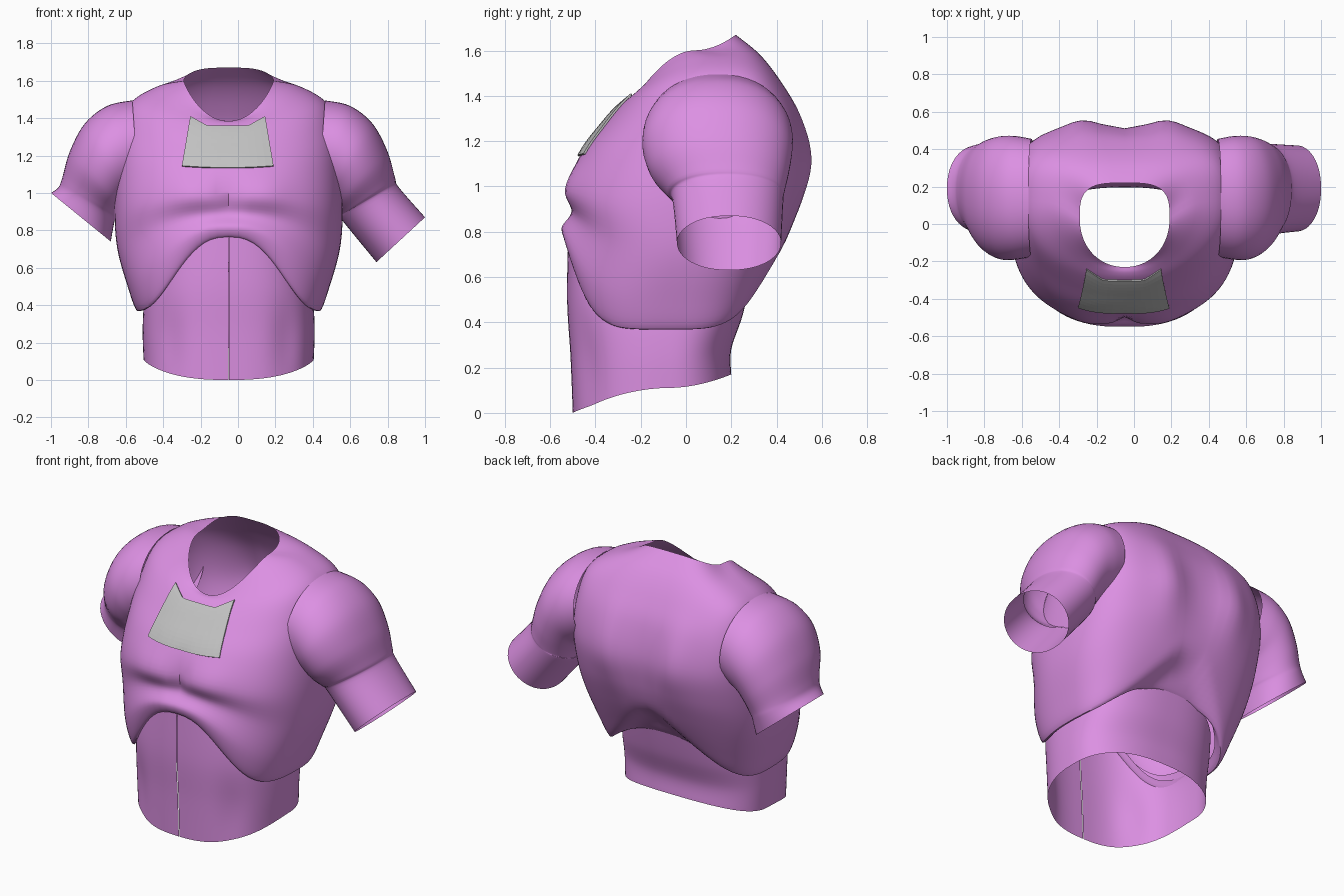
import bpy, math
from mathutils import Vector
from mathutils.bvhtree import BVHTree

if "Cube" in bpy.data.objects:
    bpy.data.objects.remove(bpy.data.objects["Cube"])

CX = -0.05  # body centre line


def material(name, rgb):
    m = bpy.data.materials.new(name)
    m.diffuse_color = (*rgb, 1)
    m.use_nodes = True
    m.node_tree.nodes["Principled BSDF"].inputs["Base Color"].default_value = m.diffuse_color
    return m


PURPLE = material("orchid_purple", (0.72, 0.28, 0.77))
GREY = material("light_grey", (0.54, 0.54, 0.54))


def make(name, verts, faces, mat):
    me = bpy.data.meshes.new(name)
    me.from_pydata(verts, [], faces)
    me.materials.append(mat)
    ob = bpy.data.objects.new(name, me)
    bpy.context.collection.objects.link(ob)
    return ob


def spline(rows, steps=6):
    """Smoothly interpolate rows of ring parameters."""
    out = []
    for i in range(len(rows) - 1):
        a, b, c, d = (rows[min(max(k, 0), len(rows) - 1)] for k in (i - 1, i, i + 1, i + 2))
        for s in range(steps):
            t = s / steps
            out.append([0.5 * (2 * q + (r - p) * t + (2 * p - 5 * q + 4 * r - w) * t * t
                               + (3 * q - p - 3 * r + w) * t ** 3)
                        for p, q, r, w in zip(a, b, c, d)])
    return out + [list(rows[-1])]


def loft(name, rings, mat, closed=True):
    n = len(rings[0])
    verts = [v for r in rings for v in r]
    faces = [(i * n + j, i * n + (j + 1) % n, (i + 1) * n + (j + 1) % n, (i + 1) * n + j)
             for i in range(len(rings) - 1) for j in range(n if closed else n - 1)]
    return make(name, verts, faces, mat)


def body_ring(row, n=96, gap=0.0, shape=None):
    """Tilted oval ring from front, side and back points."""
    fy, fz, w, sy, sz, by, bz, qf, qb, ef, eb = row
    pts = []
    for j in range(n):
        a = gap + (2 * math.pi - 2 * gap) * j / (n - 1 if gap else n)
        s, c = math.sin(a), math.cos(a)
        ey, ez, q, e = (fy, fz, qf, ef) if c > 0 else (by, bz, qb, eb)
        x = w * math.copysign(abs(s) ** e, s)
        y = sy + (ey - sy) * abs(c) ** e
        z = sz + (ez - sz) * abs(c) ** q
        if shape:
            y = shape(x, y, z, c)
        pts.append((x + CX, y, z))
    return pts


def bump(v, centre, width):
    return math.exp(-((v - centre) / width) ** 2)


def step(v):
    v = min(max(v, 0), 1)
    return v * v * (3 - 2 * v)


def chest_shape(x, y, z, c):
    ax = abs(x)
    if c > 0:   # breastbone groove and full chest muscles
        y += 0.03 * bump(x, 0, 0.035) * bump(z, 0.97, 0.1)
        y -= 0.02 * bump(ax, 0.2, 0.12) * bump(z, 1.0, 0.1)
    else:       # spine groove, shoulder blades, hollow of the lower back
        k = step(-c * 2)
        y -= 0.02 * k * bump(x, 0, 0.1) * bump(z, 1.15, 0.3)
        y += 0.03 * k * bump(ax, 0.23, 0.1) * bump(z, 1.15, 0.22)
        y -= 0.05 * k * step((0.92 - 1.2 * math.hypot(x, 0.06) - z) / 0.16)
    return y


# chest and back shell: front y,z / half width, side y,z / back y,z /
# edge sharpness front, back / roundness front, back
chest_rows = [
    (-0.48, 0.80, 0.45, -0.06, 0.42, 0.30, 0.63, 4.5, 2.8, 0.8, 0.75),
    (-0.525, 0.765, 0.49, -0.05, 0.37, 0.33, 0.58, 4.5, 2.8, 0.8, 0.75),
    (-0.55, 0.82, 0.54, -0.04, 0.50, 0.40, 0.68, 3.5, 2.5, 0.8, 0.75),
    (-0.505, 0.89, 0.595, 0.00, 0.70, 0.46, 0.80, 2.5, 2, 0.8, 0.72),
    (-0.525, 0.99, 0.61, 0.03, 0.90, 0.51, 0.95, 2, 2, 0.8, 0.66),
    (-0.46, 1.15, 0.60, 0.06, 1.12, 0.53, 1.12, 2, 2, 0.82, 0.58),
    (-0.37, 1.27, 0.58, 0.09, 1.31, 0.49, 1.32, 2, 2, 0.87, 0.55),
    (-0.30, 1.35, 0.53, 0.12, 1.475, 0.42, 1.46, 2, 2, 0.93, 0.58),
    (-0.26, 1.38, 0.38, 0.11, 1.57, 0.33, 1.58, 1.8, 1.6, 0.95, 0.6),
    (-0.23, 1.385, 0.24, 0.03, 1.60, 0.22, 1.67, 1.7, 1.2, 0.95, 0.6),
]
chest = loft("chest_and_back", [body_ring(r, shape=chest_shape) for r in spline(chest_rows)], PURPLE)


def belly_shape(x, y, z, c):
    # shallow hollows beside the flat stomach
    return y + (0.02 * bump(abs(x), 0.31, 0.07) * bump(z, 0.2, 0.2) if c > 0 else 0)


# abdomen with a narrow front seam
belly_rows = [
    (-0.50, 0.00, 0.455, -0.08, 0.11, 0.20, 0.17, 1.5, 1.5, 0.8, 0.8),
    (-0.51, 0.25, 0.46, -0.08, 0.25, 0.20, 0.28, 1.7, 1.5, 0.8, 0.8),
    (-0.525, 0.50, 0.455, -0.08, 0.38, 0.25, 0.43, 2, 2, 0.8, 0.8),
    (-0.52, 0.79, 0.44, -0.08, 0.46, 0.29, 0.60, 3.8, 2.5, 0.8, 0.8),
]
loft("abdomen", [body_ring(r, gap=0.001, shape=belly_shape) for r in spline(belly_rows)], PURPLE, False)


def arm(name, side, end):
    # outer x,z / inner x,z / y radius / y centre
    rows = [
        (0.515, 1.495, 0.48, 1.00, 0.315, 0.14),
        (0.65, 1.465, 0.51, 0.98, 0.33, 0.14),
        (0.77, 1.37, 0.54, 0.96, 0.33, 0.14),
        (0.85, 1.22, 0.57, 0.92, 0.305, 0.15),
        (0.89, 1.08, 0.595, 0.88, 0.26, 0.175),
        (0.91, 1.03, 0.61, 0.85, 0.245, 0.185),
        end,
    ]
    rings = []
    for ox, oz, ix, iz, ry, cy in spline(rows):
        ring = []
        for j in range(48):
            a = 2 * math.pi * j / 48
            k = 0.5 + 0.5 * math.cos(a)
            s = math.sin(a)
            ring.append((CX + side * (ix + (ox - ix) * k),
                         cy + side * ry * math.copysign(abs(s) ** 0.92, s), iz + (oz - iz) * k))
        rings.append(ring)
    return loft(name, rings, PURPLE)


# shoulders with short upper arms, one reaching lower
arm("right_arm", -1, (0.95, 1.00, 0.63, 0.74, 0.23, 0.19))
arm("left_arm", 1, (1.05, 0.87, 0.79, 0.63, 0.23, 0.19))

# smooth body, crisp hard edges
for ob in bpy.context.collection.objects:
    ob.select_set(True)
bpy.context.view_layer.objects.active = chest
bpy.ops.object.shade_smooth_by_angle(angle=math.radians(40))

# grey chest plate, draped over the chest
tree = BVHTree.FromPolygons([v.co for v in chest.data.vertices],
                            [p.vertices[:] for p in chest.data.polygons])
NU, NV = 24, 12
grid = []
for i in range(NV + 1):
    for j in range(NU + 1):
        u, v = 2 * j / NU - 1, i / NV
        top = 1.355 + 0.05 * max(0, (abs(u) - 0.55) / 0.45)
        low = 1.13 + 0.01 * u * u
        x, z = CX - 0.005 + u * (0.245 - 0.045 * v), low + (top - low) * v
        hit = tree.ray_cast(Vector((x, -2, z)), Vector((0, 1, 0)))[0]
        y = hit.y if hit else -0.25
        grid.append((x, y - 0.010, z + 0.006))
w = NU + 1
faces = [(i * w + j, i * w + j + 1, (i + 1) * w + j + 1, (i + 1) * w + j)
         for i in range(NV) for j in range(NU)]
plate = make("chest_plate", grid, faces, GREY)
mod = plate.modifiers.new("thickness", "SOLIDIFY")
mod.thickness = 0.009
mod.offset = -1
